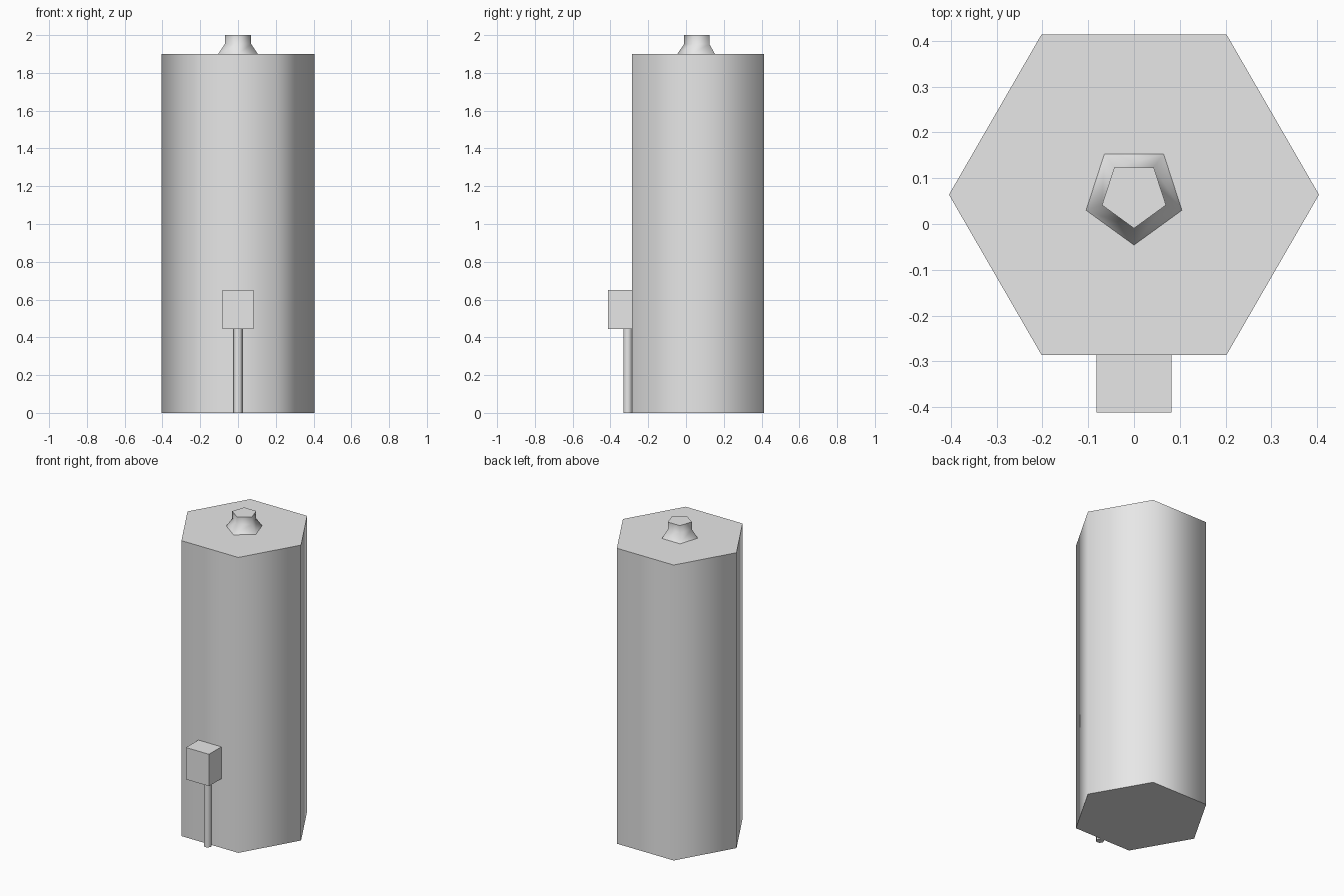
import bpy
import bmesh
import math
from mathutils import Matrix

cube = bpy.data.objects.get("Cube")
if cube:
    bpy.data.objects.remove(cube, do_unlink=True)

# Single plain grey material
grey = bpy.data.materials.new("light grey")
grey.use_nodes = True
colour = (0.8, 0.8, 0.8, 1)
grey.diffuse_color = colour
grey.node_tree.nodes["Principled BSDF"].inputs["Base Color"].default_value = colour


def finish(name, bm, smooth=True):
    bmesh.ops.recalc_face_normals(bm, faces=bm.faces)
    mesh = bpy.data.meshes.new(name)
    bm.to_mesh(mesh)
    bm.free()
    mesh.materials.append(grey)
    obj = bpy.data.objects.new(name, mesh)
    bpy.context.collection.objects.link(obj)
    if smooth:
        bpy.ops.object.select_all(action="DESELECT")
        obj.select_set(True)
        bpy.context.view_layer.objects.active = obj
        bpy.ops.object.shade_smooth_by_angle(angle=math.radians(80))
    return obj


def lathe(name, profile, sides, y, start):
    """Stack polygon rings given as (radius, z) and cap both ends."""
    bm = bmesh.new()
    rings = []
    for radius, z in profile:
        angles = [start + math.tau * i / sides for i in range(sides)]
        rings.append([bm.verts.new((radius * math.cos(a), y + radius * math.sin(a), z))
                      for a in angles])
    for low, high in zip(rings, rings[1:]):
        for i in range(sides):
            j = (i + 1) % sides
            bm.faces.new((low[i], low[j], high[j], high[i]))
    bm.faces.new(rings[0][::-1])
    bm.faces.new(rings[-1])
    return finish(name, bm)


def box(name, size, centre):
    bm = bmesh.new()
    bmesh.ops.create_cube(bm, size=1, matrix=Matrix.Translation(centre) @ Matrix.Diagonal((*size, 1)))
    return finish(name, bm, smooth=False)


axis_y = 0.064

# Tall six-sided tank
lathe("tank_body", [(0.404, 0), (0.404, 1.9)], 6, axis_y, 0)

# Flared five-sided outlet on the top
lathe("top_outlet", [(0.11, 1.9), (0.0735, 1.953), (0.0735, 2)], 5, axis_y, -math.pi / 2)

# Control box on the front, with its feed pipe against the wall
box("control_box", (0.164, 0.126, 0.205), (0, -0.349, 0.5475))
lathe("feed_pipe", [(0.025, 0), (0.025, 0.445)], 6, -0.308, 0)
